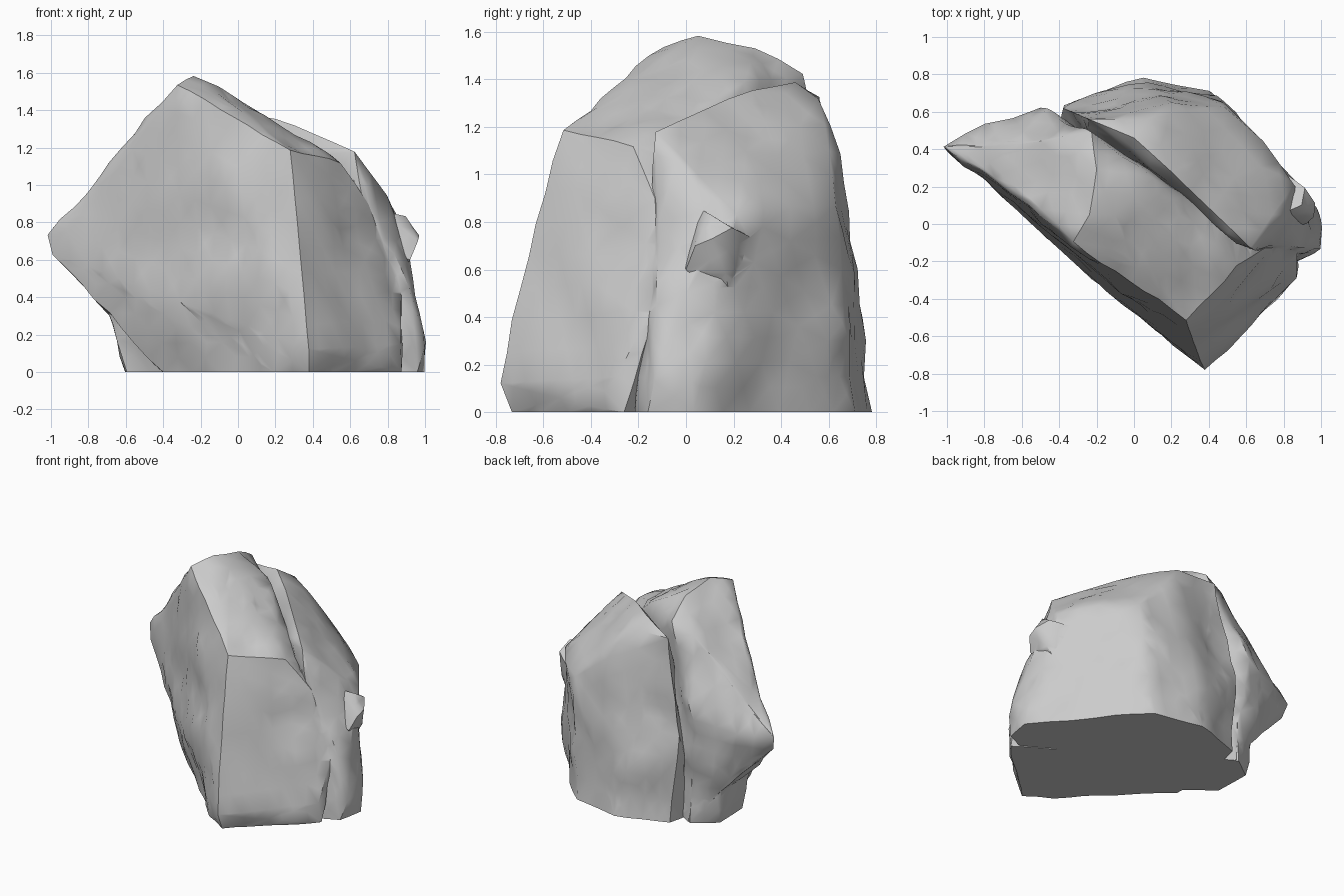
import bpy, bmesh
from mathutils import Vector, noise


def rock(name, pts, amp=0.022, size=0.17):
    """Hull a chunk of stone, refine it evenly and roughen the surface."""
    bm = bmesh.new()
    for p in pts:
        bm.verts.new(p)
    res = bmesh.ops.convex_hull(bm, input=bm.verts[:])
    junk = {g for k in ("geom_interior", "geom_unused") for g in res[k]
            if isinstance(g, bmesh.types.BMVert)}
    bmesh.ops.delete(bm, geom=list(junk), context='VERTS')
    for _ in range(5):
        edges = [e for e in bm.edges if e.calc_length() > size]
        if not edges:
            break
        bmesh.ops.subdivide_edges(bm, edges=edges, cuts=1)
        bmesh.ops.triangulate(bm, faces=bm.faces[:])
    bmesh.ops.recalc_face_normals(bm, faces=bm.faces[:])
    bm.normal_update()
    moves = []
    for v in bm.verts:
        n = noise.noise(v.co * 3.3 + Vector((4, 1, 7))) + 0.45 * noise.noise(v.co * 7.5)
        d = v.normal * n * amp * 1.6
        if v.co.z < 1e-4:
            d.z = 0
        moves.append((v, d))
    for v, d in moves:
        v.co += d
        v.co.z = max(v.co.z, 0)
    me = bpy.data.meshes.new(name)
    bm.to_mesh(me)
    bm.free()
    ob = bpy.data.objects.new(name, me)
    bpy.context.collection.objects.link(ob)
    bpy.ops.object.select_all(action='DESELECT')
    ob.select_set(True)
    bpy.context.view_layer.objects.active = ob
    bpy.ops.object.shade_smooth_by_angle(angle=0.7)
    return ob


# tall front slab with the summit and the pointed left end
front = rock("front_slab", [
    (-0.40, -0.02, 0), (-0.10, -0.31, 0), (0.20, -0.61, 0), (0.38, -0.73, 0),
    (0.65, -0.47, 0), (0.88, -0.26, 0), (-0.42, 0.57, 0), (0.38, -0.80, 0.12),
    (0.87, -0.29, 0.15), (-0.10, -0.38, 0.3), (-0.50, 0.0, 0.3), (-0.60, 0.07, 0.65),
    (-0.76, 0.24, 0.44), (-0.98, 0.38, 0.63), (-1.0, 0.41, 0.73), (-0.80, 0.54, 0.74),
    (-0.50, 0.61, 0.80), (-0.78, 0.33, 1.0), (-0.62, 0.17, 1.15), (-0.62, 0.42, 1.12),
    (-0.50, 0.08, 1.36), (-0.32, -0.09, 1.53), (-0.24, 0.05, 1.60), (-0.20, 0.30, 1.55),
    (-0.38, 0.46, 1.34), (-0.23, 0.47, 1.41), (-0.05, -0.28, 1.36), (0.28, -0.52, 1.19),
    (0.54, -0.22, 1.11), (0.10, 0.24, 1.38), (-0.10, 0.05, 1.53), (0.86, -0.11, 0.5),
    (0.70, -0.13, 0.9)])

# lower back slab, split from the front by the crack
back = rock("back_slab", [
    (0.84, -0.22, 0), (0.97, -0.17, 0), (0.99, 0.03, 0), (0.60, 0.52, 0),
    (0.40, 0.70, 0), (0.05, 0.79, 0), (-0.33, 0.66, 0), (-0.36, 0.45, 0),
    (0.99, -0.13, 0.13), (0.91, -0.12, 0.45), (0.94, 0.0, 0.5), (0.90, 0.10, 0.72),
    (0.87, 0.22, 0.84), (0.80, 0.05, 0.95), (0.62, -0.12, 1.17), (0.38, 0.12, 1.26),
    (0.20, 0.28, 1.35), (0.00, 0.46, 1.39), (-0.24, 0.56, 1.32), (0.08, 0.56, 1.32),
    (0.20, 0.63, 1.08), (0.48, 0.63, 0.87), (0.47, 0.65, 0.6), (0.10, 0.71, 0.6),
    (-0.38, 0.62, 0.65), (0.62, -0.12, 0.9), (-0.24, 0.48, 1.1)])

# undercut foot at the left
foot = rock("left_foot", [
    (-0.60, 0.18, 0), (-0.60, 0.46, 0), (-0.36, 0.0, 0), (-0.44, 0.58, 0),
    (-0.64, 0.22, 0.2), (-0.61, 0.50, 0.2), (-0.70, 0.24, 0.34), (-0.66, 0.50, 0.42),
    (-0.42, 0.04, 0.4), (-0.44, 0.57, 0.5), (0.0, 0.2, 0), (0.0, 0.2, 0.4)], 0.015)

# knob on the right side
knob = rock("right_knob", [
    (0.97, 0.11, 0.73), (0.96, 0.04, 0.70), (0.92, 0.20, 0.78), (0.90, 0.10, 0.84),
    (0.92, 0.0, 0.60), (0.92, 0.17, 0.58), (0.70, 0.35, 0.70), (0.78, -0.02, 0.65),
    (0.8, 0.2, 0.4), (0.78, 0.05, 0.86)], 0.01, 0.12)

# weld the chunks into one closed boulder
bpy.context.view_layer.objects.active = front
for part in (back, foot, knob):
    m = front.modifiers.new("weld_" + part.name, 'BOOLEAN')
    m.operation, m.solver, m.object = 'UNION', 'EXACT', part
    bpy.ops.object.modifier_apply(modifier=m.name)
    bpy.data.objects.remove(part)
front.name = "boulder"
front.select_set(True)
bpy.ops.object.shade_smooth_by_angle(angle=0.7)
